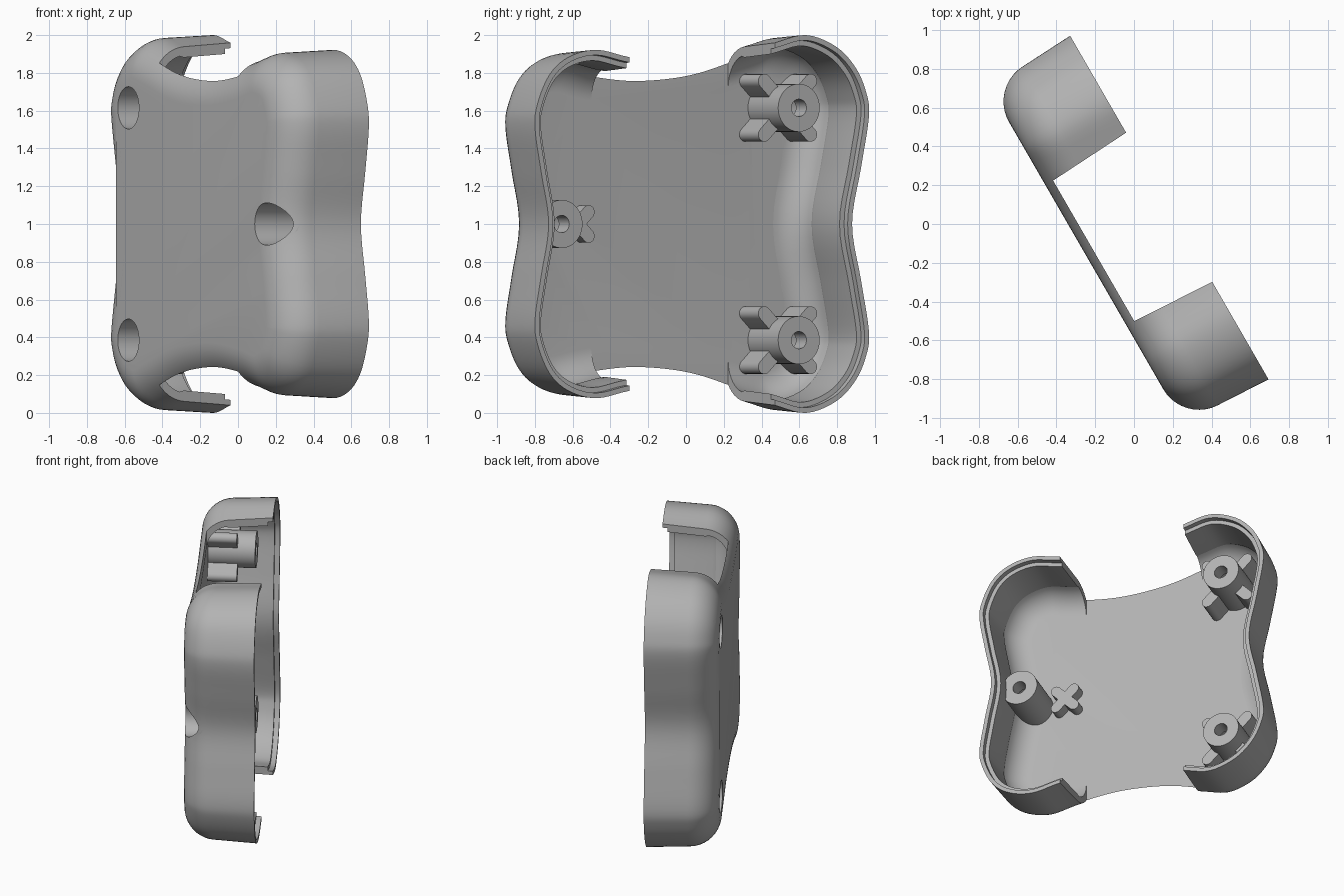
import bpy, bmesh
from math import sin, cos, pi, radians
from mathutils import Matrix, Vector

cube = bpy.data.objects.get("Cube")
if cube:
    bpy.data.objects.remove(cube, do_unlink=True)

grey = bpy.data.materials.new("plain grey")
grey.use_nodes = True
grey.diffuse_color = (0.45, 0.45, 0.45, 1)
grey.node_tree.nodes["Principled BSDF"].inputs["Base Color"].default_value = grey.diffuse_color

# Tray is modelled flat (floor down, rim up), then stood upright and turned
STAND = Matrix(((0.5, 0, 0.866, 0), (-0.866, 0, 0.5, 0), (0, -1, 0, 1), (0, 0, 0, 1)))
BASE, FLOOR, RIM = -0.295, -0.25, 0.2
WALL, FILLET, LIP = 0.055, 0.2, 0.035


def make(name, bm):
    bmesh.ops.recalc_face_normals(bm, faces=bm.faces)
    mesh = bpy.data.meshes.new(name)
    bm.to_mesh(mesh)
    bm.free()
    mesh.materials.append(grey)
    ob = bpy.data.objects.new(name, mesh)
    bpy.context.collection.objects.link(ob)
    return ob


def loft(name, loops):
    """Skin a stack of equal-length loops and cap both ends."""
    bm = bmesh.new()
    rings = [[bm.verts.new(p) for p in loop] for loop in loops]
    n = len(rings[0])
    for a, b in zip(rings, rings[1:]):
        for i in range(n):
            j = (i + 1) % n
            bm.faces.new((a[i], a[j], b[j], b[i]))
    bm.faces.new(rings[0])
    bm.faces.new(rings[-1])
    return make(name, bm)


def prism(name, shape, low, high):
    return loft(name, [[(x, y, h) for x, y in shape] for h in (low, high)])


def circle(x, y, r, n=48):
    return [(x + r * cos(2 * pi * i / n), y + r * sin(2 * pi * i / n)) for i in range(n)]


def capsule(x, y, half, r, turn, n=10):
    """Slot outline centred at x, y and turned in plan."""
    pts = []
    for side in (0, 1):
        for i in range(n + 1):
            a = -pi / 2 + pi * i / n + pi * side
            px, py = r * cos(a) + (-half if side else half), r * sin(a)
            pts.append((x + px * cos(turn) - py * sin(turn), y + px * sin(turn) + py * cos(turn)))
    return pts


def boolean(ob, cutter, operation, keep=False):
    mod = ob.modifiers.new("bool", "BOOLEAN")
    mod.operation, mod.object, mod.solver = operation, cutter, "EXACT"
    bpy.context.view_layer.update()
    mesh = bpy.data.meshes.new_from_object(ob.evaluated_get(bpy.context.evaluated_depsgraph_get()))
    ob.modifiers.clear()
    ob.data = mesh
    if not keep:
        bpy.data.objects.remove(cutter, do_unlink=True)


# Rim outline: one half, mirrored, smoothed through its points
half = [(-.90, 0), (-.955, .3), (-1.003, .57), (-.985, .70), (-.92, .83), (-.80, .94),
        (-.62, 1.0), (-.43, .96), (-.2, .893), (0, .862), (.22, .855), (.46, .883),
        (.66, .922), (.83, .885), (.95, .79), (1.025, .63), (1.038, .5), (1.0, .27), (.955, 0)]
ctrl = [Vector(p) for p in half + [(x, -y) for x, y in half[-2:0:-1]]]
outline, count = [], len(ctrl)
for i in range(count):
    a, b, c, d = (ctrl[(i + k) % count] for k in (-1, 0, 1, 2))
    for step in range(5):
        t = step / 5
        outline.append(0.5 * (2 * b + (c - a) * t + (2 * a - 5 * b + 4 * c - d) * t * t
                              + (3 * b - a - 3 * c + d) * t ** 3))


def ring(inset, height):
    """Outline moved inward, plus the draft of the walls."""
    inset += 0.052 * (RIM - height)
    loop = []
    for i, p in enumerate(outline):
        d = (outline[(i + 1) % len(outline)] - outline[i - 1]).normalized()
        loop.append((p.x + d.y * inset, p.y - d.x * inset, height))
    return loop


def fillet(radius):
    centre = BASE + FILLET
    return [ring(FILLET - radius * sin(a), centre - radius * cos(a))
            for a in (pi / 2 * i / 10 for i in range(11))]


# Tray shell with a stepped rim, and a solid version for trimming the posts
outer = fillet(FILLET) + [ring(0, RIM)]
step = [ring(WALL / 2, RIM), ring(WALL / 2, RIM - LIP), ring(WALL, RIM - LIP)]
inner = fillet(FILLET - (FLOOR - BASE))
inner[-1:] = [ring(WALL, BASE + FILLET)]
shell = loft("tray_shell", outer + step + inner[::-1])
solid = loft("trim_helper", outer)

# Notch through the upper and lower walls, with sloping ends
mid = 0.016
notch_bm = bmesh.new()
section = [(-.418, FLOOR + .001), (.418, FLOOR + .001), (.461, .5), (-.461, .5)]
ends = [[notch_bm.verts.new((mid + x, y, h)) for x, h in section] for y in (-2, 2)]
for i in range(4):
    j = (i + 1) % 4
    notch_bm.faces.new((ends[0][i], ends[0][j], ends[1][j], ends[1][i]))
for e in ends:
    notch_bm.faces.new(e)
boolean(shell, make("notch_cutter", notch_bm), "DIFFERENCE")

# Screw posts with deep counterbores; the end pair carry crossed ribs
parts = [shell]
for name, x, y, ribbed in (("upper_post", -.65, -.615, True), ("lower_post", -.65, .615, True),
                           ("side_post", .80, 0, False)):
    post = prism(name, circle(x, y, .127), FLOOR - .02, .07)
    if ribbed:
        for turn in (45, 135):
            boolean(post, prism("rib", capsule(x, y, .2, .038, radians(turn)), FLOOR - .02, -.05), "UNION")
    boolean(post, solid, "INTERSECT", keep=True)
    boolean(post, prism("bore", circle(x, y, .112), -.6, -.04), "DIFFERENCE")
    boolean(post, prism("screw_hole", circle(x, y, .046, 32), -.1, .3), "DIFFERENCE")
    boolean(shell, prism("bore", circle(x, y, .112), -.6, -.04), "DIFFERENCE")
    parts.append(post)
bpy.data.objects.remove(solid, do_unlink=True)

# Small cross standing on the floor beside the side post
cross = prism("floor_cross", capsule(.56, 0, .09, .036, radians(45)), FLOOR - .02, -.17)
boolean(cross, prism("arm", capsule(.56, 0, .09, .036, radians(135)), FLOOR - .02, -.17), "UNION")
parts.append(cross)

# Stand everything up and shade
for ob in parts:
    ob.data.transform(STAND)
    ob.data.update()
    bpy.ops.object.select_all(action="DESELECT")
    ob.select_set(True)
    bpy.context.view_layer.objects.active = ob
    bpy.ops.object.shade_smooth_by_angle(angle=radians(30))
